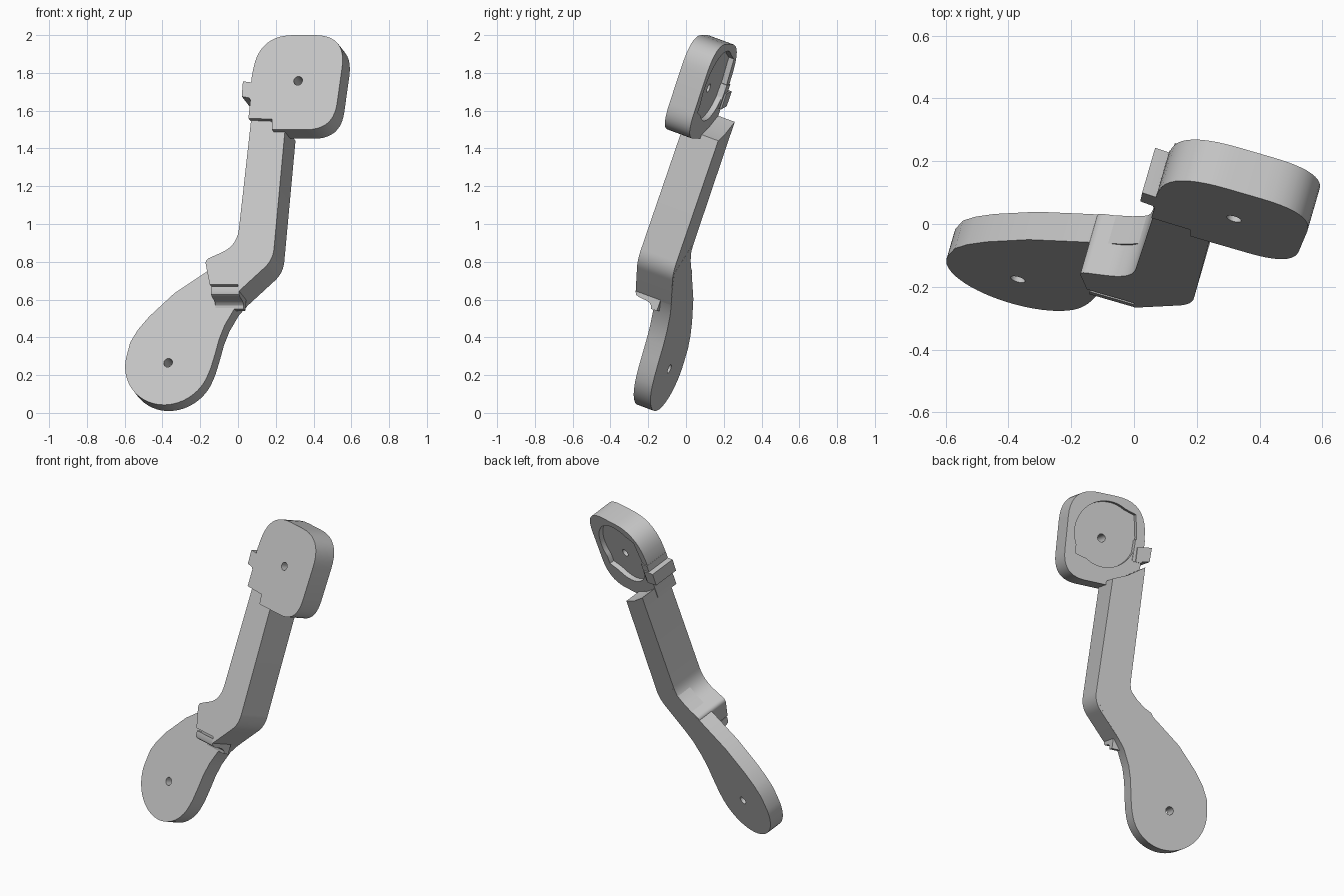
import bpy, bmesh, math
from mathutils import Vector

cube = bpy.data.objects.get("Cube")
if cube:
    bpy.data.objects.remove(cube)

# Tilted working frame: every part is extruded along N, from front to back
N = Vector((0.29, 1, -0.37)).normalized()
E1 = Vector((1, -0.29, 0)).normalized()
E2 = E1.cross(N)

FOOT_FRONT, BACK = 0.145, 0.243
HEAD_BACK = 0.145
ARM_FRONT = 0.035

grey = bpy.data.materials.new("plain_grey")
grey.use_nodes = True
grey.diffuse_color = (0.55, 0.55, 0.55, 1)
grey.node_tree.nodes["Principled BSDF"].inputs["Base Color"].default_value = (0.55, 0.55, 0.55, 1)


def on_plane(x, z, depth):
    """Point at (x, z) on the slanted plane lying depth behind the head front."""
    return Vector((x, -0.542 - 0.29 * x + 0.37 * z + depth / N.y, z))


def prism(name, points, vector):
    bm = bmesh.new()
    near = [bm.verts.new(p) for p in points]
    far = [bm.verts.new(p + vector) for p in points]
    bm.faces.new(near)
    bm.faces.new(far[::-1])
    for i in range(len(near)):
        j = (i + 1) % len(near)
        bm.faces.new((near[j], near[i], far[i], far[j]))
    bmesh.ops.recalc_face_normals(bm, faces=bm.faces)
    mesh = bpy.data.meshes.new(name)
    bm.to_mesh(mesh)
    bm.free()
    mesh.materials.append(grey)
    obj = bpy.data.objects.new(name, mesh)
    bpy.context.collection.objects.link(obj)
    return obj


def slab(name, outline, front, back):
    return prism(name, [on_plane(x, z, front) for x, z in outline], N * (back - front))


def ring(x, z, radius, start=0, end=360, count=32):
    """Arc of a true circle in the slanted plane, as (x, z) pairs."""
    out = []
    for i in range(count):
        a = math.radians(start + (end - start) * i / count)
        p = E1 * math.cos(a) * radius + E2 * math.sin(a) * radius
        out.append((x + p.x, z + p.z))
    return out


def rounded(corners, steps=10):
    """Outline from (x, z, cut) corners, softening those with a cut length."""
    out = []
    for i, (x, z, cut) in enumerate(corners):
        c = Vector((x, z))
        if not cut:
            out.append((x, z))
            continue
        a = c + (Vector(corners[i - 1][:2]) - c).normalized() * cut
        b = c + (Vector(corners[(i + 1) % len(corners)][:2]) - c).normalized() * cut
        for k in range(steps + 1):
            t = k / steps
            out.append(tuple(a * (1 - t) ** 2 + c * 2 * t * (1 - t) + b * t * t))
    return out


def cut(obj, cutter):
    cutter.hide_render = True
    cutter.hide_viewport = True
    mod = obj.modifiers.new("cut", 'BOOLEAN')
    mod.operation = 'DIFFERENCE'
    mod.solver = 'EXACT'
    mod.object = cutter
    bpy.context.view_layer.update()
    result = bpy.data.meshes.new_from_object(
        obj.evaluated_get(bpy.context.evaluated_depsgraph_get()))
    obj.modifiers.clear()
    obj.data = result
    bpy.data.objects.remove(cutter)


# Head block with rounded corners and stepped lower left corner
head = slab("head", rounded([
    (0.115, 2.0, 0.18), (0.575, 2.0, 0.17), (0.505, 1.5, 0.14),
    (0.18, 1.5, 0), (0.18, 1.555, 0), (0.055, 1.56, 0),
    (0.066, 1.66, 0), (0.075, 1.79, 0)]), 0, HEAD_BACK)
cut(head, slab("head_hole", ring(0.305, 1.775, 0.024), -0.05, 0.3))

# Shallow pocket in the back of the head: a disc with two pointed corners
shift = N * HEAD_BACK
cx, cz = 0.305 + shift.x, 1.775 + shift.z
pocket = ring(cx, cz, 0.2, -28, 125, 24) + ring(cx, cz, 0.228, 137, 138, 1)
pocket += ring(cx, cz, 0.192, 165, 308, 24) + ring(cx, cz, 0.228, 320, 321, 1)
cut(head, slab("pocket_cutter", [(x - N.x * 0.03, z - N.z * 0.03) for x, z in pocket],
               HEAD_BACK - 0.03, HEAD_BACK + 0.1))

# Side tab on the head
tab = slab("head_tab", [(0.02, 1.675), (0.1, 1.66), (0.11, 1.74), (0.066, 1.75),
                        (0.026, 1.755)], 0, 0.158)
tab_step = slab("head_tab_step", [(0.06, 1.66), (0.12, 1.66), (0.13, 1.785),
                                  (0.074, 1.79)], 0, 0.15)

# Arm with a shoulder jutting out over the foot
arm = slab("arm", rounded([
    (-0.15, 0.68, 0), (0, 0.68, 0), (0, 0.64, 0), (0.185, 0.81, 0.06),
    (0.25, 1.51, 0), (0.17, 1.545, 0), (0.076, 1.61, 0),
    (-0.005, 0.885, 0.09), (-0.175, 0.81, 0.025)]), ARM_FRONT, BACK - 0.0005)

# Curved step from the shoulder down to the foot
step_curve = [(0, 0.035), (0.03, 0.037), (0.042, 0.044), (0.048, 0.058), (0.05, 0.08),
              (0.052, 0.11), (0.058, 0.128), (0.068, 0.14), (0.085, 0.146),
              (0.085, 0.18), (0, 0.18)]
corner = on_plane(-0.15, 0.68, 0)
step = prism("shoulder_step", [corner - E2 * w + N * d for w, d in step_curve], E1 * 0.155)

# Teardrop foot plate running up under the arm
foot_outline = [(0.05, 0.92), (0.02, 0.88), (-0.03, 0.835), (-0.17, 0.745), (-0.335, 0.635),
                (-0.47, 0.51), (-0.53, 0.44), (-0.57, 0.375)]
foot_outline += ring(-0.37, 0.265, 0.236, 168, 350, 30)
foot_outline += [(-0.145, 0.235), (-0.122, 0.31), (-0.1, 0.39), (-0.07, 0.465),
                 (-0.02, 0.55), (0.03, 0.605), (0.12, 0.69), (0.185, 0.77)]
foot = slab("foot", foot_outline, FOOT_FRONT, BACK)
cut(foot, slab("foot_hole", ring(-0.408, 0.314, 0.024), 0, 0.4))

# Smooth the curved walls, keep the rims crisp
for obj in (head, tab, tab_step, arm, step, foot):
    bpy.ops.object.select_all(action='DESELECT')
    obj.select_set(True)
    bpy.context.view_layer.objects.active = obj
    bpy.ops.object.shade_smooth_by_angle(angle=math.radians(30))
